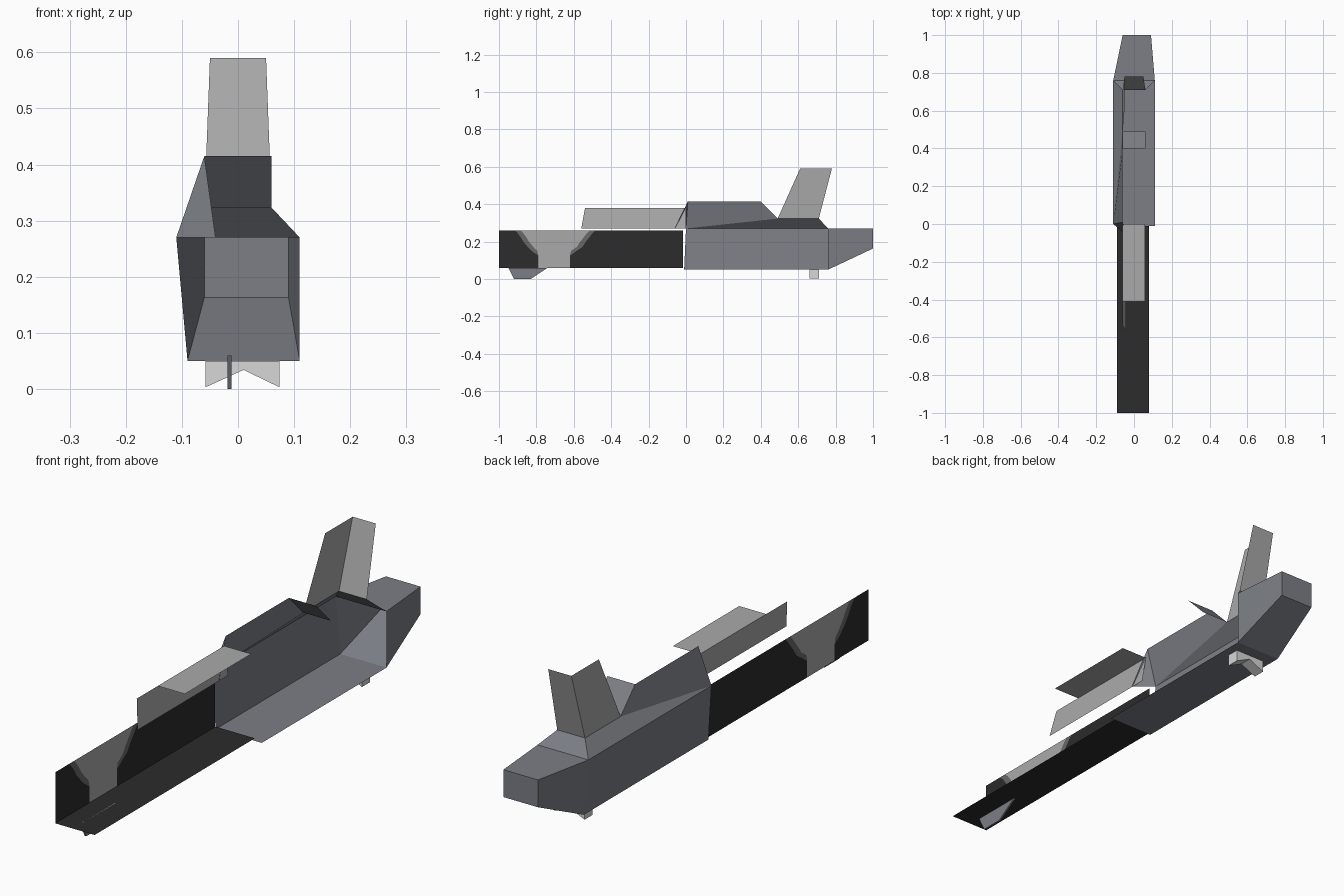
import bpy, bmesh
from mathutils import Vector

if "Cube" in bpy.data.objects:
    bpy.data.objects.remove(bpy.data.objects["Cube"])


def mat(name, rgb):
    m = bpy.data.materials.new(name)
    m.diffuse_color = (*rgb, 1)
    m.use_nodes = True
    m.node_tree.nodes["Principled BSDF"].inputs["Base Color"].default_value = m.diffuse_color
    return m


HULL = mat("hull grey", (0.20, 0.21, 0.235))
LIGHT = mat("light grey", (0.40, 0.40, 0.40))
PALE = mat("pale grey", (0.68, 0.68, 0.68))
BLACK = mat("black", (0.025, 0.025, 0.025))
MID = mat("mid grey", (0.14, 0.14, 0.14))


def shell(name, faces, mats, inside, rule=None):
    """Open sheet-metal part: faces given by corners, turned away from an inside point."""
    bm = bmesh.new()
    for i, pts in enumerate(faces):
        f = bm.faces.new([bm.verts.new(p) for p in pts])
        f.normal_update()
        if f.normal.dot(f.calc_center_median() - Vector(inside)) < 0:
            f.normal_flip()
        if rule:
            f.material_index = rule(i)
    bmesh.ops.remove_doubles(bm, verts=bm.verts, dist=0.0005)
    me = bpy.data.meshes.new(name)
    bm.to_mesh(me)
    bm.free()
    for m in mats:
        me.materials.append(m)
    ob = bpy.data.objects.new(name, me)
    bpy.context.collection.objects.link(ob)
    return ob


def prism(name, profile, place, a, b, material):
    """Closed prism: 2D profile placed at depths a and b."""
    A = [place(p, a) for p in profile]
    B = [place(p, b) for p in profile]
    n = len(profile)
    sides = [(A[i], A[(i + 1) % n], B[(i + 1) % n], B[i]) for i in range(n)]
    ob = shell(name, [A, B] + sides, [material], (0, 0, 0))
    bm = bmesh.new()
    bm.from_mesh(ob.data)
    bmesh.ops.recalc_face_normals(bm, faces=bm.faces)
    bm.to_mesh(ob.data)
    bm.free()


# Main hull: floor, left wall and closed tapering tail; right side and front are open
fl, fr = (-.09, -.01, .05), (.11, -.01, .05)
tl, tr = (-.11, 0, .27), (.11, 0, .27)
bl, br = (-.09, .76, .05), (.11, .76, .05)
ul, ur = (-.11, .76, .27), (.11, .76, .27)
el, er = (-.06, 1, .163), (.09, 1, .163)
gl, gr = (-.06, 1, .27), (.09, 1, .27)
shell("hull", [
    (fl, fr, br, bl), (fl, bl, ul, tl),
    (bl, br, er, el), (bl, el, gl, ul), (br, ur, gr, er),
    (ul, gl, gr, ur), (el, er, gr, gl)], [HULL], (0, .5, .18))

# Cabin: left side, rear slopes and the front corner flare
c0, c1 = (-.06, .01, .415), (-.06, .4, .415)
d0, d1 = (-.06, .49, .323), (-.06, .71, .323)
shell("cabin", [
    (tl, d0, c1, c0), (tl, ul, d1, d0),
    (c1, d0, (.06, .49, .323), (.06, .4, .415)),
    (d1, ul, ur, (.06, .71, .323)),
    (tl, c0, (-.04, -.06, .27))], [HULL], (.05, .35, .27))

# Tail fin: left and rear panels
f1, f2 = (-.05, .61, .59), (-.05, .78, .59)
shell("tail_fin", [
    (d0, f1, f2, d1),
    (d1, f2, (.05, .78, .59), (.06, .71, .323))], [LIGHT], (.03, .6, .4))

# Front canopy: top sheet and left sheet
shell("front_canopy", [
    ((-.06, -.41, .38), (.057, -.41, .38), (.057, 0, .38), (-.06, 0, .38)),
    ((-.06, -.54, .38), (-.06, 0, .38), (-.042, 0, .27), (-.042, -.56, .27))],
    [LIGHT], (.03, -.2, .3))

# Front nose floor
shell("nose_floor", [
    ((-.09, -1, .06), (.08, -1, .06), (.08, -.01, .06), (-.09, -.01, .06))],
    [BLACK], (0, -.5, .2))

# Front nose side with a funnel-shaped light patch, edged in mid grey
rows = [(.26, -.90, -.50), (.245, -.885, -.515), (.225, -.87, -.53),
        (.20, -.855, -.55), (.17, -.83, -.57), (.15, -.81, -.60),
        (.125, -.79, -.62), (.06, -.79, -.62)]


def cuts(row):
    z, a, b = row
    w = .03 if z > .126 else .001
    return [(-.09, y, z) for y in (-1, a - w / 2, a + w / 2, b - w / 2, b + w / 2, -.015)]


strips = []
for top, low in zip(rows, rows[1:]):
    t, l = cuts(top), cuts(low)
    strips += [(t[i], t[i + 1], l[i + 1], l[i]) for i in range(5)]
shell("nose_side", strips, [BLACK, MID, LIGHT], (0, -.5, .16),
      lambda i: (0, 1, 2, 1, 0)[i % 5])

# Rear foot: notched block under the hull
prism("rear_foot", [(-.058, .05), (.074, .05), (.074, .003), (.01, .034), (-.058, .003)],
      lambda p, y: (p[0], y, p[1]), .66, .71, PALE)

# Front skid: thin blade under the nose
prism("front_skid", [(-.95, .06), (-.92, 0), (-.83, 0), (-.74, .06)],
      lambda p, x: (x, p[0], p[1]), -.019, -.012, HULL)
